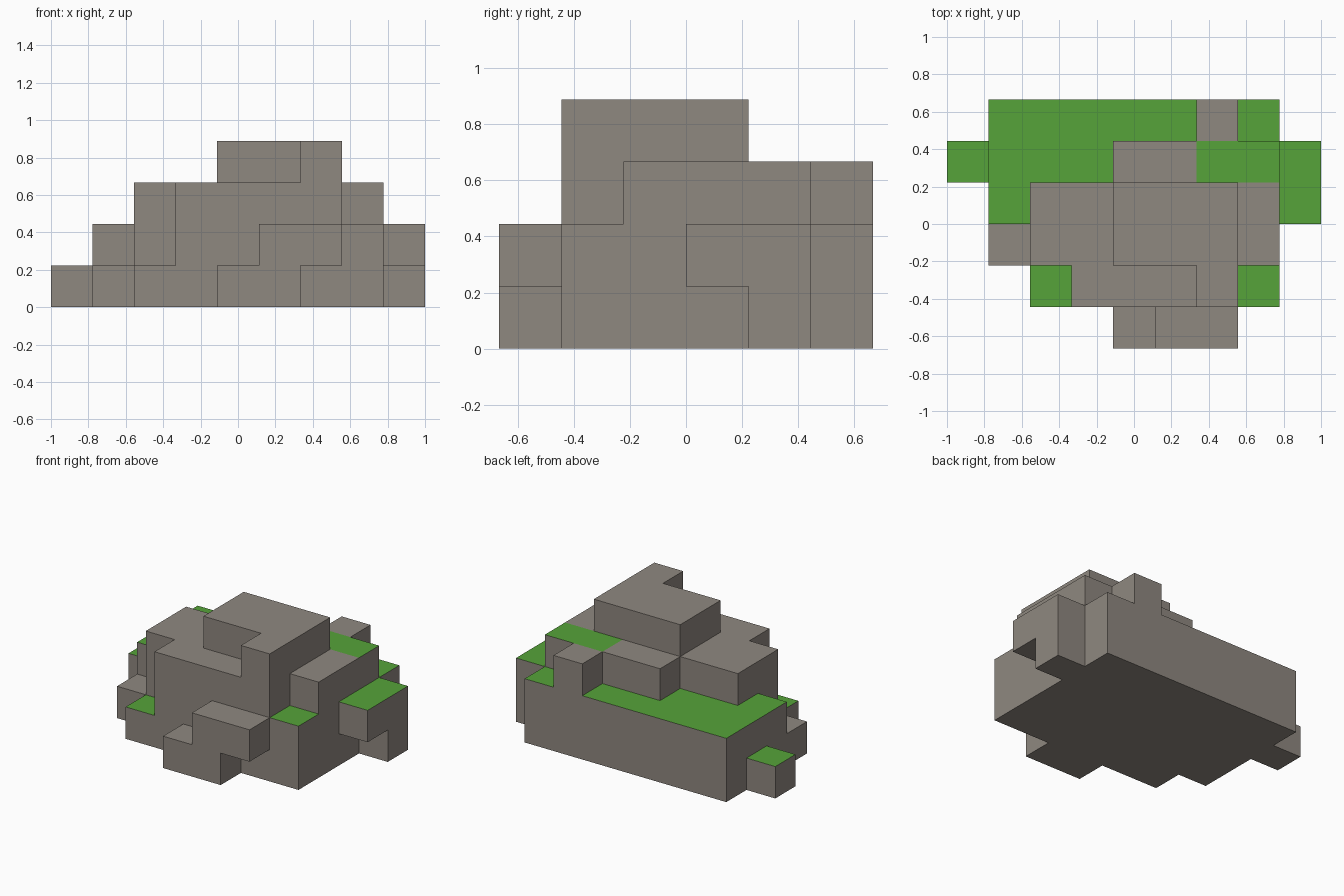
import bpy
import bmesh
from itertools import product
from mathutils import Vector

default = bpy.data.objects.get("Cube")
if default:
    bpy.data.objects.remove(default, do_unlink=True)

UNIT = 2 / 9                      # edge of one block
ORIGIN = Vector((-4.5, -3, 0))    # corner of the block grid


def make_material(name, rgb):
    mat = bpy.data.materials.new(name)
    mat.use_nodes = True
    color = (*rgb, 1)
    mat.diffuse_color = color
    mat.node_tree.nodes["Principled BSDF"].inputs["Base Color"].default_value = color
    return mat


stone = make_material("stone_grey", (0.275, 0.246, 0.216))
grass = make_material("grass_green", (0.093, 0.366, 0.041))

# Each part: low corner, high corner (in blocks), grass on top or bare stone
PARTS = {
    "back_terrace": ((1, 3, 0), (8, 6, 2), True),
    "front_base": ((2, 1, 0), (8, 3, 1), True),
    "front_left_corner": ((7, 1, 1), (8, 2, 2), True),
    "middle_tier": ((2, 2, 1), (8, 4, 3), False),
    "front_cliff": ((3, 1, 1), (7, 2, 3), False),
    "back_stone_shelf": ((4, 4, 2), (6, 5, 3), False),
    "back_grass_shelf": ((6, 4, 2), (8, 5, 3), True),
    "back_stone": ((6, 5, 2), (7, 6, 3), False),
    "peak": ((4, 2, 3), (7, 4, 4), False),
    "peak_spur": ((6, 1, 3), (7, 2, 4), False),
    "right_step": ((1, 2, 0), (2, 3, 1), False),
    "right_block": ((0, 4, 0), (1, 5, 1), True),
    "left_block": ((8, 4, 0), (9, 5, 2), True),
    "left_overhang": ((8, 3, 1), (9, 4, 2), True),
    "front_step": ((4, 0, 0), (6, 1, 1), False),
    "front_ledge": ((5, 0, 1), (7, 1, 2), False),
}

# Give every block to the first part that covers it
owner = {}
for part, (low, high, _) in PARTS.items():
    for cell in product(*(range(a, b) for a, b in zip(low, high))):
        owner.setdefault(cell, part)


def block_face(cell, axis, side):
    """Corners of one block side, wound to face outward."""
    u, v = (axis + 1) % 3, (axis + 2) % 3
    corners = []
    for du, dv in ((0, 0), (1, 0), (1, 1), (0, 1)):
        point = list(cell)
        point[axis] += side
        point[u] += du
        point[v] += dv
        corners.append(tuple(point))
    return corners if side else corners[::-1]


def build_part(name, grassy):
    """Skin the part's blocks wherever no other block touches them."""
    bm = bmesh.new()
    verts = {}
    for cell in (c for c, part in owner.items() if part == name):
        for axis, side in product(range(3), (0, 1)):
            neighbour = list(cell)
            neighbour[axis] += 1 if side else -1
            if tuple(neighbour) in owner:
                continue
            ring = []
            for p in block_face(cell, axis, side):
                if p not in verts:
                    verts[p] = bm.verts.new((Vector(p) + ORIGIN) * UNIT)
                ring.append(verts[p])
            face = bm.faces.new(ring)
            face.material_index = int(grassy and axis == 2 and side == 1)
    # Merge flat neighbours into clean panels
    bmesh.ops.dissolve_limit(bm, angle_limit=0.01, verts=bm.verts[:],
                             edges=bm.edges[:], delimit={'MATERIAL'})
    mesh = bpy.data.meshes.new(name)
    bm.to_mesh(mesh)
    bm.free()
    mesh.materials.append(stone)
    mesh.materials.append(grass)
    bpy.context.collection.objects.link(bpy.data.objects.new(name, mesh))


for part, (_, _, grassy) in PARTS.items():
    build_part(part, grassy)
